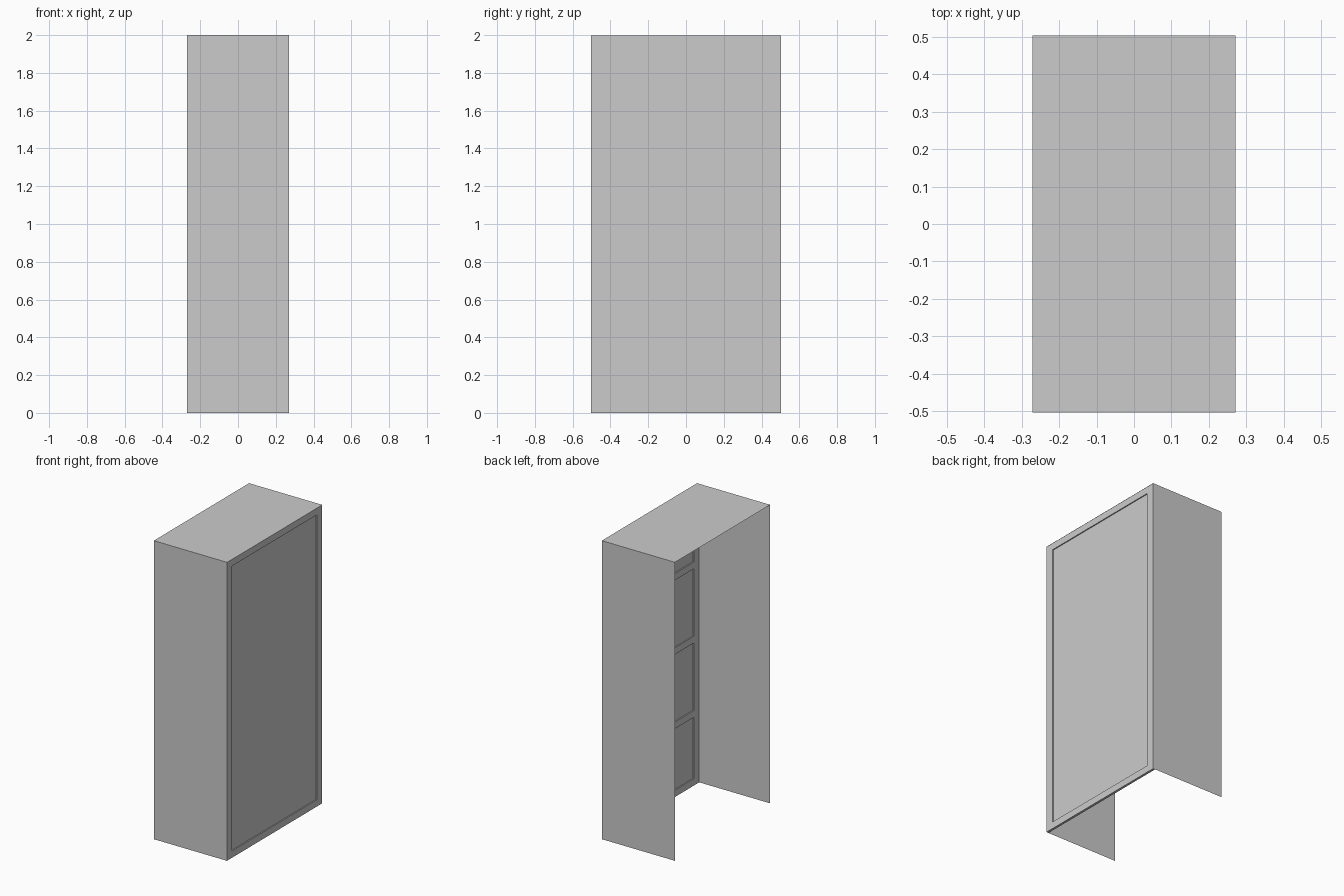
import bpy
import bmesh
from mathutils import Matrix

cube = bpy.data.objects.get("Cube")
if cube:
    bpy.data.objects.remove(cube, do_unlink=True)

W, D, H = 0.271, 0.504, 2.0      # half width, half depth, height
THICK, RECESS = 0.016, 0.007     # side panel thickness, depth of its recesses
STILE, RAIL = 0.056, 0.046       # frame border widths
GAP = 0.001

grey = bpy.data.materials.new("plain_grey")
grey.use_nodes = True
grey.diffuse_color = (0.6, 0.6, 0.6, 1)
bsdf = grey.node_tree.nodes["Principled BSDF"]
bsdf.inputs["Base Color"].default_value = grey.diffuse_color
bsdf.inputs["Roughness"].default_value = 0.8


def add_box(bm, low, high):
    size = [b - a for a, b in zip(low, high)]
    mid = [(a + b) / 2 for a, b in zip(low, high)]
    return bmesh.ops.create_cube(
        bm, size=1, matrix=Matrix.Translation(mid) @ Matrix.Diagonal((*size, 1)))


def make_object(name, bm):
    mesh = bpy.data.meshes.new(name)
    bm.to_mesh(mesh)
    bm.free()
    mesh.materials.append(grey)
    obj = bpy.data.objects.new(name, mesh)
    bpy.context.collection.objects.link(obj)
    return obj


def frame(name, x0, x1, rails):
    """Two upright stiles joined by horizontal rails."""
    bm = bmesh.new()
    edge = D - GAP
    for side in (-1, 1):
        a, b = sorted((side * edge, side * (D - STILE)))
        add_box(bm, (x0, a, 0), (x1, b, H - GAP))
    for low, high in rails:
        add_box(bm, (x0, STILE - D, low), (x1, D - STILE, high))
    return make_object(name, bm)


# Thin shell: front, back and top sheets only
bm = bmesh.new()
add_box(bm, (-W, -D, 0), (W, D, H))
bm.normal_update()
open_sides = [f for f in bm.faces if abs(f.normal.x) > 0.5 or f.normal.z < -0.5]
bmesh.ops.delete(bm, geom=open_sides, context='FACES')
make_object("cabinet_shell", bm)

# Core sheet of the closed side
bm = bmesh.new()
add_box(bm, (W - THICK + RECESS, GAP - D, 0), (W - RECESS, D - GAP, H - GAP))
make_object("side_panel_core", bm)

# Outer border around one tall recess
ends = [(0, RAIL), (H - RAIL, H - GAP)]
frame("outer_frame", W - RECESS, W, ends)

# Inner border with three cross rails, making four recesses
cross = [(0.4975 * i - 0.04, 0.4975 * i + 0.005) for i in (1, 2, 3)]
frame("inner_frame", W - THICK, W - THICK + RECESS, ends + cross)
